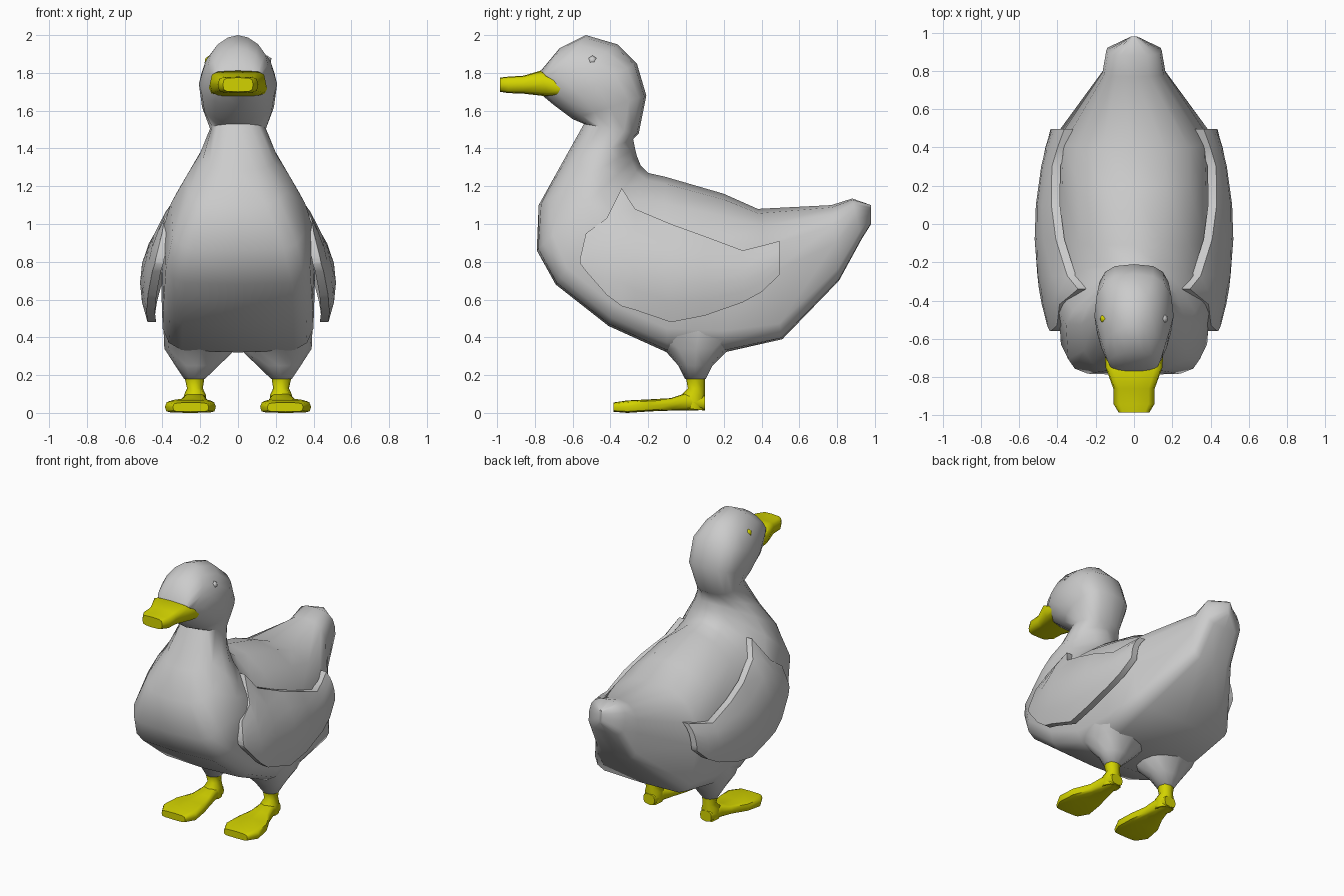
import bpy, bmesh, math
from mathutils import Vector


def material(name, rgb):
    m = bpy.data.materials.new(name)
    m.diffuse_color = (*rgb, 1)
    return m


GREY = material("grey_feathers", (0.6, 0.6, 0.6))
YELLOW = material("yellow_skin", (0.65, 0.65, 0.0))


def finish(name, bm, mat, angle=55):
    bmesh.ops.recalc_face_normals(bm, faces=bm.faces)
    me = bpy.data.meshes.new(name)
    bm.to_mesh(me)
    bm.free()
    ob = bpy.data.objects.new(name, me)
    bpy.context.collection.objects.link(ob)
    me.materials.append(mat)
    bpy.ops.object.select_all(action='DESELECT')
    ob.select_set(True)
    bpy.context.view_layer.objects.active = ob
    bpy.ops.object.shade_smooth_by_angle(angle=math.radians(angle))
    return ob


def spow(v, p):
    return math.copysign(abs(v) ** p, v) if abs(v) > 1e-6 else 0.0


def loft(name, mat, rings, sides=16, angle=55):
    """Skin of tilted rings: (top y, z, bottom y, z, half width, n top, n bottom, centre x)."""
    bm = bmesh.new()
    loops = []
    for ty, tz, by, bz, w, nt, nb, cx in rings:
        top, bot = Vector((cx, ty, tz)), Vector((cx, by, bz))
        mid, half = (top + bot) / 2, (top - bot) / 2
        loop = []
        for i in range(sides):
            a = 2 * math.pi * i / sides
            c, s = math.cos(a), math.sin(a)
            n = nt if c > 0 else nb
            p = mid + half * spow(c, 2 / n)
            p.x += w * spow(s, 2 / n)
            loop.append(bm.verts.new(p))
        loops.append(loop)
    for a, b in zip(loops, loops[1:]):
        for i in range(sides):
            j = (i + 1) % sides
            bm.faces.new((a[i], a[j], b[j], b[i]))
    bm.faces.new(loops[0])
    bm.faces.new(loops[-1])
    return finish(name, bm, mat, angle)


# Body, neck and head in one skin, from tail tip to forehead
loft("body", GREY, [(*r, 0) for r in [
    (0.98, 1.10, 0.98, 1.00, 0.015, 2, 2),
    (0.88, 1.135, 0.93, 0.92, 0.145, 2.6, 4),
    (0.77, 1.10, 0.81, 0.70, 0.165, 2.5, 5),
    (0.38, 1.08, 0.51, 0.39, 0.395, 2.2, 7),
    (0.20, 1.16, 0.20, 0.32, 0.405, 2.1, 6),
    (-0.11, 1.25, -0.10, 0.32, 0.41, 1.9, 6),
    (-0.20, 1.27, -0.41, 0.46, 0.405, 1.65, 6),
    (-0.24, 1.31, -0.69, 0.68, 0.392, 1.45, 6),
    (-0.26, 1.36, -0.79, 0.86, 0.355, 1.45, 5),
    (-0.27, 1.40, -0.78, 1.10, 0.275, 1.6, 3),
    (-0.28, 1.45, -0.68, 1.28, 0.205, 2, 2.3),
    (-0.25, 1.48, -0.54, 1.53, 0.148, 2.5, 2.2),
    (-0.21, 1.68, -0.60, 1.555, 0.19, 3, 2.2),
    (-0.26, 1.85, -0.70, 1.63, 0.207, 2.6, 2.2),
    (-0.36, 1.95, -0.76, 1.68, 0.185, 2, 2.2),
    (-0.53, 2.00, -0.77, 1.69, 0.158, 1.8, 2.2),
    (-0.67, 1.93, -0.775, 1.70, 0.135, 1.9, 2),
    (-0.77, 1.81, -0.78, 1.70, 0.11, 2, 2),
]])

# Flat bill
loft("bill", YELLOW, [(*r, 4, 4, 0) for r in [
    (-0.66, 1.75, -0.65, 1.68, 0.155),
    (-0.77, 1.812, -0.73, 1.675, 0.148),
    (-0.86, 1.785, -0.86, 1.69, 0.108),
    (-0.94, 1.78, -0.94, 1.693, 0.107),
    (-0.985, 1.775, -0.985, 1.70, 0.08),
]], 12)

# Wing columns from front to back: (y, upper z, lower z)
WING = [(-0.56, 0.82, 0.79), (-0.53, 0.95, 0.75), (-0.42, 1.03, 0.625), (-0.34, 1.19, 0.565),
        (-0.27, 1.08, 0.545), (-0.08, 1.00, 0.48), (0.10, 0.935, 0.515), (0.30, 0.86, 0.585),
        (0.40, 0.885, 0.64), (0.495, 0.91, 0.73)]


def wing(name, side):
    bm = bmesh.new()
    rows = 5

    def sheet(offset):
        grid = []
        for y, top, low in WING:
            column = []
            for r in range(rows + 1):
                t = r / rows
                z = low + (top - low) * t
                x = 0.52 - 0.85 * (z - 0.7) ** 2 - 0.28 * (y + 0.05) ** 2
                if y > -0.3:
                    x -= 0.035 * t ** 4
                column.append(bm.verts.new((side * (x - offset), y, z)))
            grid.append(column)
        for a, b in zip(grid, grid[1:]):
            for r in range(rows):
                bm.faces.new((a[r], b[r], b[r + 1], a[r + 1]))
        # Vertices around the border, in order
        return (grid[0] + [c[-1] for c in grid[1:-1]] + grid[-1][::-1]
                + [c[0] for c in grid[-2:0:-1]])

    outer, inner = sheet(0), sheet(0.045)
    for i in range(len(outer)):
        j = (i + 1) % len(outer)
        bm.faces.new((outer[i], outer[j], inner[j], inner[i]))
    finish(name, bm, GREY)


for label, s in (("left", -1), ("right", 1)):
    wing(label + "_wing", s)

    # Eye bead
    bm = bmesh.new()
    bmesh.ops.create_icosphere(bm, subdivisions=1, radius=0.027)
    bmesh.ops.translate(bm, verts=bm.verts, vec=(s * 0.153, -0.495, 1.865))
    finish(label + "_eye", bm, YELLOW if s < 0 else GREY)

    # Thigh flaring into the belly
    loft(label + "_thigh", GREY, [
        (-0.28, 0.46, 0.42, 0.46, 0.19, 2.4, 2.4, s * 0.205),
        (-0.12, 0.34, 0.23, 0.34, 0.19, 2.3, 2.3, s * 0.20),
        (-0.04, 0.25, 0.14, 0.25, 0.115, 2, 2, s * 0.217),
        (-0.005, 0.18, 0.105, 0.18, 0.055, 2, 2, s * 0.23),
    ], 12, 70)

    # Shank
    loft(label + "_shank", YELLOW, [
        (0.0, 0.185, 0.10, 0.185, 0.052, 2.5, 2.5, s * 0.23),
        (0.01, 0.13, 0.10, 0.13, 0.042, 2.5, 2.5, s * 0.228),
        (-0.02, 0.10, 0.10, 0.09, 0.058, 2.5, 2.5, s * 0.228),
        (-0.04, 0.03, 0.10, 0.012, 0.055, 2.5, 2.5, s * 0.228),
    ], 8)

    # Webbed foot
    loft(label + "_foot", YELLOW, [
        (0.10, 0.09, 0.10, 0.015, 0.045, 3, 3, s * 0.228),
        (0.0, 0.105, 0.0, 0.012, 0.06, 3, 3, s * 0.23),
        (-0.08, 0.078, -0.08, 0.012, 0.078, 4, 4, s * 0.235),
        (-0.19, 0.072, -0.19, 0.008, 0.12, 4, 5, s * 0.25),
        (-0.31, 0.066, -0.31, 0.0, 0.135, 4, 5, s * 0.252),
        (-0.385, 0.055, -0.385, 0.006, 0.095, 4, 5, s * 0.25),
    ], 12)
